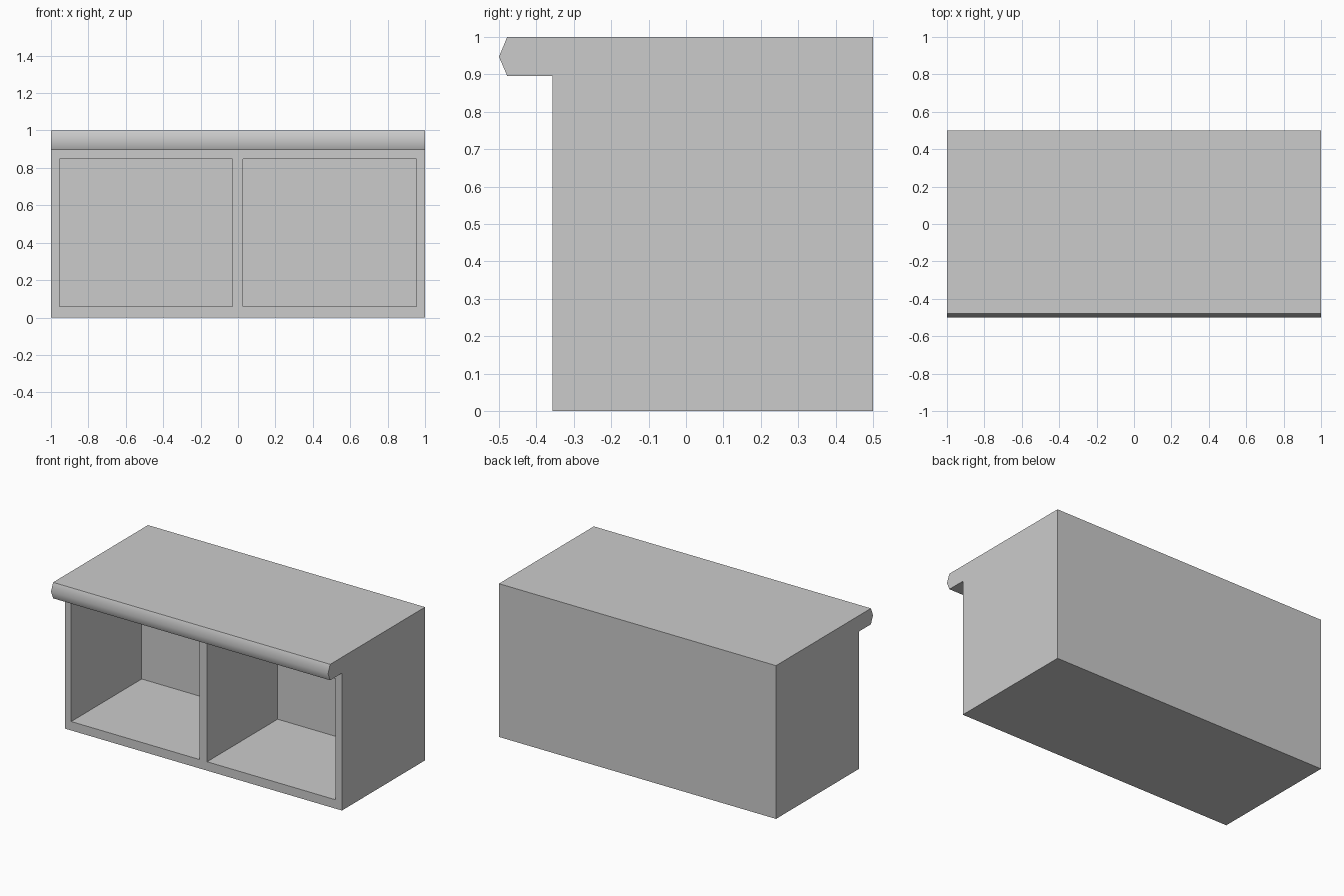
import bpy
import bmesh
import math
from mathutils import Matrix

default_cube = bpy.data.objects.get("Cube")
if default_cube:
    bpy.data.objects.remove(default_cube, do_unlink=True)

# One plain material for the whole piece
GREY = (0.6, 0.6, 0.6, 1.0)
grey = bpy.data.materials.new("light_grey")
grey.use_nodes = True
grey.diffuse_color = GREY
grey.node_tree.nodes["Principled BSDF"].inputs["Base Color"].default_value = GREY


def add_object(name, bm):
    bmesh.ops.recalc_face_normals(bm, faces=bm.faces)
    mesh = bpy.data.meshes.new(name)
    bm.to_mesh(mesh)
    bm.free()
    mesh.materials.append(grey)
    obj = bpy.data.objects.new(name, mesh)
    bpy.context.collection.objects.link(obj)
    return obj


def extruded_profile(name, points, half_width):
    """Extrude a (y, z) outline along x."""
    bm = bmesh.new()
    face = bm.faces.new([bm.verts.new((-half_width, y, z)) for y, z in points])
    grown = bmesh.ops.extrude_face_region(bm, geom=[face])["geom"]
    verts = [g for g in grown if isinstance(g, bmesh.types.BMVert)]
    bmesh.ops.translate(bm, verts=verts, vec=(2 * half_width, 0, 0))
    return add_object(name, bm)


def box(name, low, high):
    size = [b - a for a, b in zip(low, high)]
    middle = [(a + b) / 2 for a, b in zip(low, high)]
    bm = bmesh.new()
    bmesh.ops.create_cube(
        bm, size=1, matrix=Matrix.Translation(middle) @ Matrix.Diagonal((*size, 1)))
    return add_object(name, bm)


# Cabinet body with the overhanging, pointed front lip
FRONT, BACK = -0.357, 0.5
outline = [(FRONT, 0), (BACK, 0), (BACK, 1), (-0.478, 1),
           (-0.5, 0.947), (-0.478, 0.896), (FRONT, 0.896)]
cabinet = extruded_profile("cabinet", outline, 1)

# Two open compartments, either side of the divider
for side, left, right in (("right", -0.954, -0.029), ("left", 0.027, 0.954)):
    cutter = box(side + "_compartment_cutter",
                 (left, FRONT - 0.1, 0.058), (right, 0.37, 0.848))
    cutter.hide_render = True
    cut = cabinet.modifiers.new(side + "_compartment", "BOOLEAN")
    cut.operation = "DIFFERENCE"
    cut.solver = "EXACT"
    cut.object = cutter
    bpy.ops.object.select_all(action="DESELECT")
    cabinet.select_set(True)
    bpy.context.view_layer.objects.active = cabinet
    bpy.ops.object.modifier_apply(modifier=cut.name)
    bpy.data.objects.remove(cutter, do_unlink=True)

# Soft bend on the lip only, every other edge stays crisp
bpy.ops.object.shade_smooth_by_angle(angle=math.radians(55))
